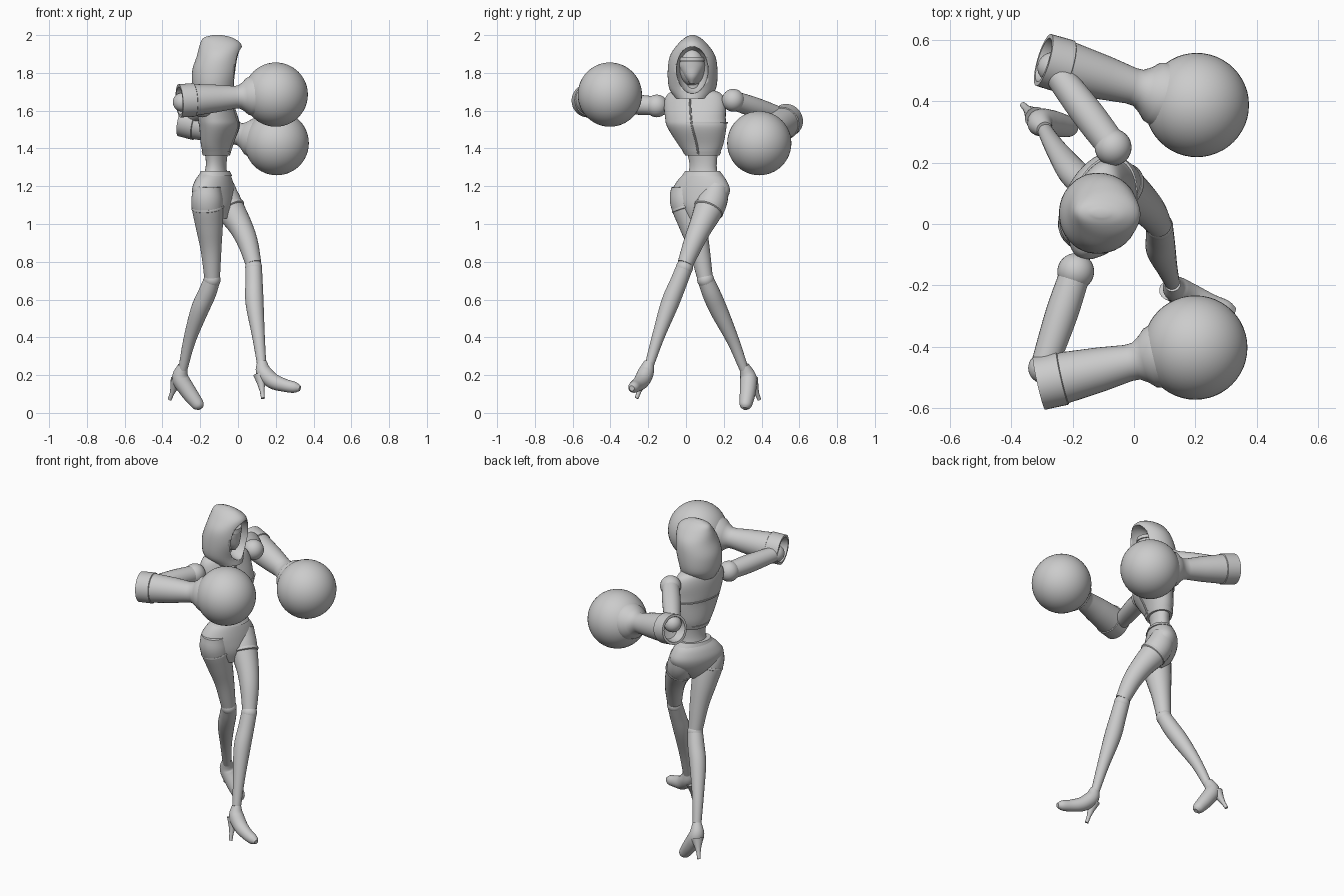
import bpy
import bmesh
from math import cos, sin, pi, radians
from mathutils import Vector, Matrix

old = bpy.data.objects.get("Cube")
if old:
    bpy.data.objects.remove(old)

grey = bpy.data.materials.new("plain_grey")
grey.use_nodes = True
COLOR = (0.6, 0.6, 0.6, 1)
grey.diffuse_color = COLOR
grey.node_tree.nodes["Principled BSDF"].inputs["Base Color"].default_value = COLOR


def finish(name, bm, sharp=40):
    bmesh.ops.recalc_face_normals(bm, faces=bm.faces)
    mesh = bpy.data.meshes.new(name)
    bm.to_mesh(mesh)
    bm.free()
    ob = bpy.data.objects.new(name, mesh)
    bpy.context.collection.objects.link(ob)
    mesh.materials.append(grey)
    bpy.ops.object.select_all(action='DESELECT')
    ob.select_set(True)
    bpy.context.view_layer.objects.active = ob
    bpy.ops.object.shade_smooth_by_angle(angle=radians(sharp))
    return ob


def skin(name, rings):
    """Bridge equal rings of points and close both ends."""
    bm = bmesh.new()
    loops = [[bm.verts.new(p) for p in ring] for ring in rings]
    n = len(loops[0])
    for a, b in zip(loops, loops[1:]):
        for i in range(n):
            j = (i + 1) % n
            bm.faces.new((a[i], a[j], b[j], b[i]))
    bm.faces.new(loops[0][::-1])
    bm.faces.new(loops[-1])
    return finish(name, bm)


def spline(points, steps=5):
    """Smooth curve through points of any dimension."""
    p = [Vector(q) for q in points]
    p = [p[0] * 2 - p[1]] + p + [p[-1] * 2 - p[-2]]
    out = []
    for a, b, c, d in zip(p, p[1:], p[2:], p[3:]):
        for k in range(steps):
            t = k / steps
            out.append((b * 2 + (c - a) * t + (a * 2 - b * 5 + c * 4 - d) * t ** 2
                        + (b * 3 - a - c * 3 + d) * t ** 3) / 2)
    return out + [p[-2]]


def limb(name, points, n=24):
    """Round tube through (x, y, z, radius) points."""
    path = spline(points)
    mids = [q.xyz for q in path]
    rings, last, rot = [], Vector((0, 0, 1)), Matrix.Identity(3)
    for i, q in enumerate(path):
        tan = (mids[min(i + 1, len(mids) - 1)] - mids[max(i - 1, 0)]).normalized()
        rot = last.rotation_difference(tan).to_matrix() @ rot
        last = tan
        rings.append([mids[i] + rot @ Vector((cos(2 * pi * k / n), sin(2 * pi * k / n), 0)) * q[3]
                      for k in range(n)])
    return skin(name, rings)


def body(name, points, yaw, n=40):
    """Stack of level ovals (x, y, z, depth, width), turned by yaw."""
    turn = Matrix.Rotation(radians(yaw), 3, 'Z')
    return skin(name, [[q.xyz + turn @ Vector((cos(2 * pi * k / n) * q[3], sin(2 * pi * k / n) * q[4], 0))
                        for k in range(n)] for q in spline(points)])


def turned(name, a, b, profile, n=36):
    """Lathe from a to b with (fraction, radius) steps."""
    a, b = Vector(a), Vector(b)
    rot = (b - a).to_track_quat('Z', 'Y').to_matrix()
    return skin(name, [[a.lerp(b, t) + rot @ Vector((cos(2 * pi * k / n), sin(2 * pi * k / n), 0)) * r
                        for k in range(n)] for t, r in profile])


def ball(name, at, size, seg=32):
    bm = bmesh.new()
    size = size if isinstance(size, tuple) else (size,) * 3
    bmesh.ops.create_uvsphere(bm, u_segments=seg, v_segments=seg // 2, radius=1,
                              matrix=Matrix.Translation(at) @ Matrix.Diagonal((*size, 1)))
    return finish(name, bm)


# Hood with hollowed opening
hood = body("hood", [(-.11, .035, 1.665, .105, .09), (-.125, .035, 1.72, .115, .125),
                     (-.115, .035, 1.81, .128, .132), (-.1, .035, 1.89, .118, .12),
                     (-.092, .035, 1.95, .11, .08), (-.105, .035, 1.985, .078, .042),
                     (-.11, .035, 2.0, .025, .012)], -4)
cutter = ball("hood_cutter", (.0, .033, 1.815), (.13, .085, .125))
cutter.hide_render = True
cutter.hide_set(True)
cut = hood.modifiers.new("opening", 'BOOLEAN')
cut.operation = 'DIFFERENCE'
cut.object = cutter

# Face, mask and neck
ball("head", (-.1, .032, 1.83), (.075, .068, .1))
body("face_mask", [(-.06, .032, 1.745, .02, .012), (-.07, .032, 1.78, .05, .04),
                   (-.08, .032, 1.83, .064, .066), (-.08, .032, 1.86, .066, .066)], -4)
body("visor", [(-.08, .032, 1.862, .07, .069), (-.08, .032, 1.885, .067, .065)], -4)
limb("neck", [(-.125, .045, 1.6, .055), (-.12, .04, 1.7, .04), (-.1, .035, 1.8, .035)])

# Torso
body("jacket", [(-.115, .087, 1.365, .066, .09), (-.112, .078, 1.42, .08, .122),
                (-.098, .058, 1.51, .1, .16), (-.105, .05, 1.56, .1, .165),
                (-.122, .047, 1.64, .085, .168), (-.128, .046, 1.69, .07, .145),
                (-.128, .044, 1.715, .05, .085)], -17)
body("jacket_hem", [(-.115, .087, 1.363, .069, .093), (-.114, .084, 1.385, .076, .106)], -17)
body("bust_seam", [(-.1, .06, 1.532, .105, .166), (-.1, .06, 1.54, .105, .167)], -17)
limb("jacket_zip", [(-.046, .065, 1.37, .005), (-.027, .055, 1.43, .005),
                    (.0, .03, 1.53, .005), (-.035, .02, 1.66, .005)], 8)
body("waist", [(-.115, .085, 1.4, .06, .09), (-.115, .09, 1.33, .052, .076),
               (-.117, .09, 1.28, .055, .078), (-.12, .088, 1.23, .07, .1)], -20)
body("hips", [(-.12, .088, 1.275, .068, .095), (-.128, .085, 1.23, .085, .14),
              (-.13, .08, 1.17, .093, .165), (-.118, .073, 1.1, .082, .125),
              (-.1, .06, 1.03, .045, .045)], -28)
body("belt", [(-.119, .088, 1.255, .079, .117), (-.12, .088, 1.28, .07, .098)], -28)

# Arms: shoulder, upper arm, sleeve, round fist
SLEEVE = [(.12, .01), (.1, .06), (0, .074), (0, .088), (.15, .089), (.155, .084), (.4, .072),
          (.57, .06), (.62, .061), (.67, .078), (.71, .098), (.76, .106), (.8, .08)]
ARMS = {
    "right": ((-.19, -.155, 1.625), (-.295, -.47, 1.645), (-.31, -.52, 1.652), (.2, -.403, 1.685)),
    "left": ((-.068, .25, 1.655), (-.265, .51, 1.57), (-.295, .535, 1.55), (.205, .388, 1.428)),
}
for side, (shoulder, elbow, cuff, fist) in ARMS.items():
    ball(side + "_shoulder", shoulder, .06)
    middle = Vector(shoulder).lerp(Vector(elbow), .45)
    limb(side + "_upper_arm", [(*shoulder, .05), (*middle, .053), (*elbow, .044)])
    ball(side + "_elbow", elbow, .05)
    turned(side + "_sleeve", cuff, fist, SLEEVE)
    ball(side + "_fist", fist, .17, 48)

# Legs: thigh, knee, shin, shoe with heel
LEGS = {
    "left": dict(
        thigh=[(-.085, .165, 1.2, .065), (-.06, .135, 1.11, .08), (.012, .08, .99, .064),
               (.052, .04, .9, .054), (.082, -.003, .79, .042)],
        shin=[(.083, -.008, .77, .044), (.085, -.04, .69, .046), (.088, -.085, .58, .048),
              (.108, -.145, .41, .034), (.126, -.195, .25, .024)],
        shoe=[(.126, -.195, .27, .026), (.137, -.212, .215, .042), (.185, -.235, .168, .041),
              (.25, -.262, .145, .034), (.3, -.278, .135, .029), (.328, -.287, .13, .014)],
        heel=((.118, -.215, .2), (.132, -.262, .077))),
    "right": dict(
        thigh=[(-.16, -.01, 1.2, .07), (-.163, .0, 1.12, .085), (-.153, .035, 1.0, .074),
               (-.143, .07, .87, .056), (-.137, .1, .72, .042)],
        shin=[(-.137, .104, .705, .043), (-.165, .135, .63, .048), (-.205, .175, .54, .047),
              (-.258, .25, .38, .033), (-.292, .308, .23, .024)],
        shoe=[(-.292, .308, .25, .026), (-.305, .33, .185, .044), (-.268, .328, .12, .043),
              (-.228, .32, .065, .037), (-.207, .315, .037, .03), (-.198, .313, .022, .014)],
        heel=((-.322, .348, .175), (-.362, .388, .07))),
}
for side, leg in LEGS.items():
    limb(side + "_thigh", leg["thigh"])
    limb(side + "_shin", leg["shin"])
    limb(side + "_shoe", leg["shoe"])
    turned(side + "_shoe_heel", *leg["heel"], [(0, .036), (.4, .02), (.7, .012), (1, .01)], 16)
    ball(side + "_knee", leg["shin"][0][:3], .045)
    # Raised rim where the briefs end
    upper, lower = leg["thigh"][1], leg["thigh"][2]
    turned(side + "_brief_rim", upper[:3], lower[:3],
           [(.2, upper[3]), (.25, upper[3] + .002), (.3, upper[3] + .001), (.35, upper[3] - .008)])
